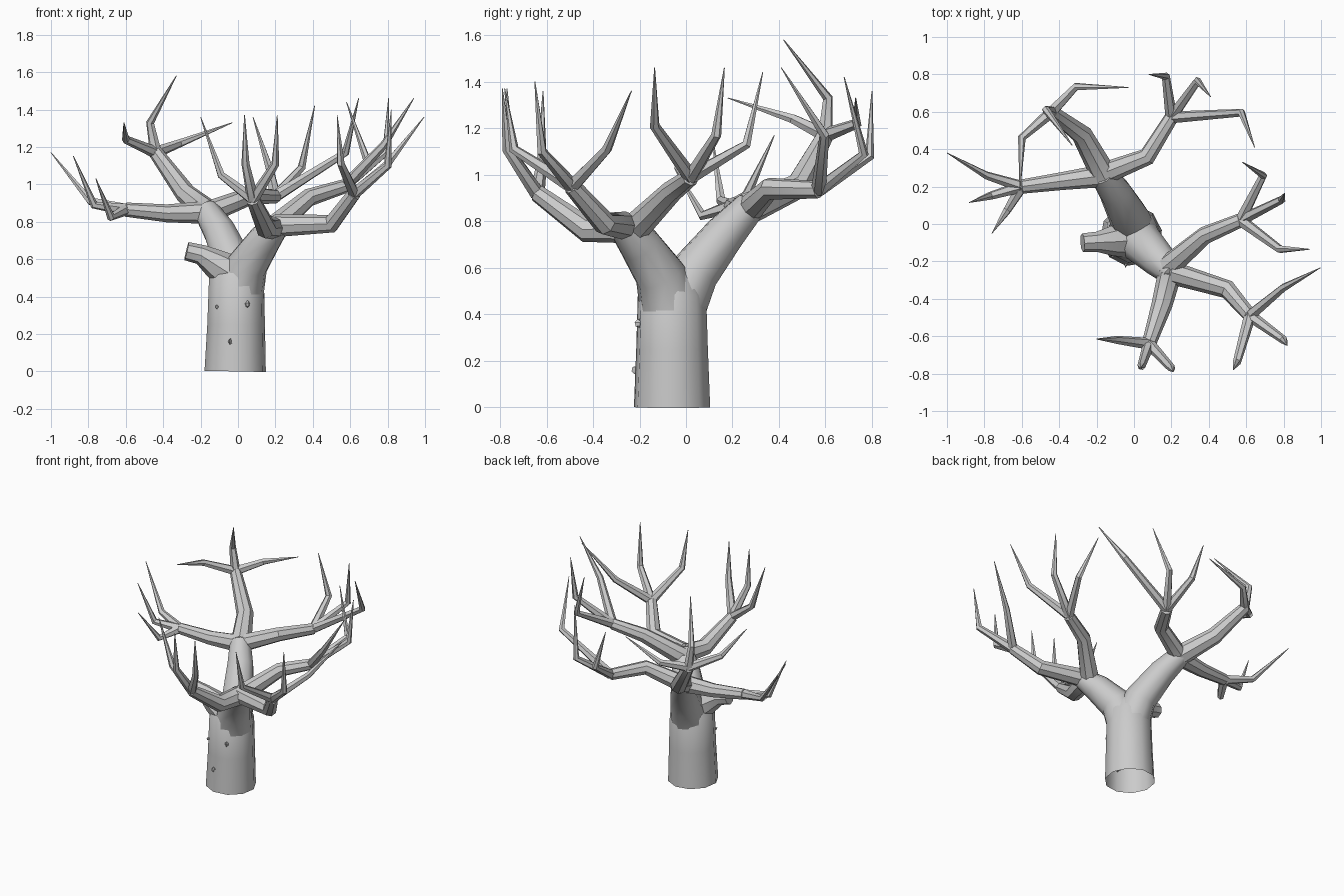
import bpy, bmesh, math
from mathutils import Vector


def finish(bm, name, angle=40):
    bmesh.ops.recalc_face_normals(bm, faces=bm.faces)
    me = bpy.data.meshes.new(name)
    bm.to_mesh(me)
    bm.free()
    ob = bpy.data.objects.new(name, me)
    bpy.context.collection.objects.link(ob)
    bpy.ops.object.select_all(action='DESELECT')
    ob.select_set(True)
    bpy.context.view_layer.objects.active = ob
    bpy.ops.object.shade_smooth_by_angle(angle=math.radians(angle))
    return ob


def add_tube(bm, path, sides, start_dome=0.5, end_dome=0.5):
    """Sweep a tapered tube along (x, y, z, radius) points; None leaves an end open."""
    pts = [Vector(p[:3]) for p in path]
    rad = [p[3] for p in path]
    dirs = [(b - a).normalized() for a, b in zip(pts, pts[1:])]
    tans = [dirs[0]] + [(a + b).normalized() for a, b in zip(dirs, dirs[1:])] + [dirs[-1]]
    u = tans[0].orthogonal().normalized()
    rings = []
    for i, (p, t, r) in enumerate(zip(pts, tans, rad)):
        if i:
            u = tans[i - 1].rotation_difference(t) @ u
        u = (u - t * u.dot(t)).normalized()
        v = t.cross(u)
        rings.append([bm.verts.new(p + r * (u * math.cos(a) + v * math.sin(a)))
                      for a in (2 * math.pi * k / sides for k in range(sides))])
    for a, b in zip(rings, rings[1:]):
        for k in range(sides):
            n = (k + 1) % sides
            bm.faces.new((a[k], a[n], b[n], b[k]))
    for ring, p, t, r, dome in ((rings[0], pts[0], -tans[0], rad[0], start_dome),
                                (rings[-1], pts[-1], tans[-1], rad[-1], end_dome)):
        if dome is not None:
            apex = bm.verts.new(p + t * r * dome)
            for k in range(sides):
                bm.faces.new((ring[k], ring[(k + 1) % sides], apex))


def tube(name, path, sides, start_dome=0.5, end_dome=0.5):
    bm = bmesh.new()
    add_tube(bm, path, sides, start_dome, end_dome)
    return finish(bm, name)


def branch(name, path, twigs):
    """A branch that splits into bent, pointed twigs (elbow, tip)."""
    bm = bmesh.new()
    add_tube(bm, path, 8)
    fork, r = path[-1][:3], path[-1][3]
    for elbow, tip in twigs:
        add_tube(bm, [(*fork, r * 0.85), (*elbow, 0.022), (*tip, 0.002)], 6)
    finish(bm, name)


# Trunk, open underneath
tube("trunk", [(-0.015, -0.06, 0, 0.166), (-0.01, -0.06, 0.25, 0.156),
               (-0.008, -0.06, 0.49, 0.149), (0, -0.045, 0.6, 0.09)], 10, None, 0.3)

# Two main limbs
tube("back_limb", [(-0.01, -0.04, 0.42, 0.125), (-0.025, 0.035, 0.58, 0.108),
                   (-0.1, 0.17, 0.75, 0.088), (-0.17, 0.27, 0.86, 0.07)], 10)
tube("front_limb", [(0.01, -0.07, 0.42, 0.13), (0.05, -0.11, 0.57, 0.112),
                    (0.14, -0.2, 0.7, 0.092), (0.21, -0.27, 0.78, 0.068)], 10)

# Cut-off stump
tube("stump", [(0.0, -0.075, 0.5, 0.11), (-0.12, -0.09, 0.575, 0.08),
               (-0.2, -0.095, 0.625, 0.054), (-0.275, -0.1, 0.643, 0.05)], 8, 0.3, 0.0)

# Back branches
branch("left_branch",
       [(-0.15, 0.26, 0.85, 0.062), (-0.38, 0.23, 0.845, 0.048), (-0.6, 0.2, 0.865, 0.038)],
       [((-0.79, 0.26, 0.91), (-1.0, 0.38, 1.17)),
        ((-0.77, 0.15, 0.89), (-0.88, 0.115, 1.15)),
        ((-0.68, 0.07, 0.825), (-0.76, -0.05, 1.03))])
branch("upper_back_branch",
       [(-0.16, 0.26, 0.85, 0.07), (-0.28, 0.48, 0.95, 0.056), (-0.44, 0.6, 1.17, 0.038)],
       [((-0.6, 0.46, 1.24), (-0.61, 0.18, 1.33)),
        ((-0.47, 0.61, 1.33), (-0.33, 0.42, 1.58)),
        ((-0.31, 0.735, 1.22), (-0.03, 0.73, 1.33))])
branch("right_back_branch",
       [(-0.16, 0.27, 0.85, 0.06), (0.07, 0.36, 0.94, 0.048), (0.2, 0.57, 0.935, 0.038)],
       [((0.575, 0.595, 1.17), (0.645, 0.41, 1.46)),
        ((0.34, 0.765, 1.09), (0.41, 0.68, 1.42)),
        ((0.17, 0.79, 1.08), (0.08, 0.8, 1.36))])

# Front branches
branch("right_branch",
       [(0.17, -0.24, 0.75, 0.066), (0.38, -0.06, 0.93, 0.048), (0.57, 0.02, 0.99, 0.038)],
       [((0.69, 0.26, 1.13), (0.58, 0.33, 1.44)),
        ((0.79, 0.13, 1.17), (0.805, 0.165, 1.46)),
        ((0.78, -0.135, 1.21), (0.94, -0.135, 1.46))])
branch("right_front_branch",
       [(0.2, -0.26, 0.78, 0.062), (0.5, -0.35, 0.79, 0.05), (0.62, -0.49, 0.95, 0.038)],
       [((0.8, -0.34, 1.11), (0.995, -0.235, 1.36)),
        ((0.8, -0.62, 1.1), (0.82, -0.65, 1.4)),
        ((0.55, -0.74, 1.11), (0.53, -0.78, 1.37))])
branch("front_branch",
       [(0.19, -0.27, 0.77, 0.064), (0.15, -0.43, 0.765, 0.056), (0.08, -0.64, 0.92, 0.038)],
       [((-0.09, -0.62, 1.05), (-0.2, -0.615, 1.36)),
        ((0.04, -0.76, 1.11), (0.035, -0.77, 1.37)),
        ((0.2, -0.77, 1.11), (0.21, -0.79, 1.37))])

# Small hollow knots on the front of the trunk
for i, (x, y, z, r) in enumerate([(0.05, -0.198, 0.36, 0.019), (-0.04, -0.212, 0.16, 0.018),
                                  (-0.11, -0.172, 0.345, 0.011)]):
    n = (Vector((x, y, 0)) - Vector((-0.01, -0.06, 0))).normalized()
    c = Vector((x, y, z))
    tube(f"knot_{i + 1}", [(*(c - n * 0.02), r), (*(c + n * 0.006), r),
                           (*(c + n * 0.004), r * 0.7), (*(c - n * 0.004), r * 0.55)], 6, None, 0.0)
